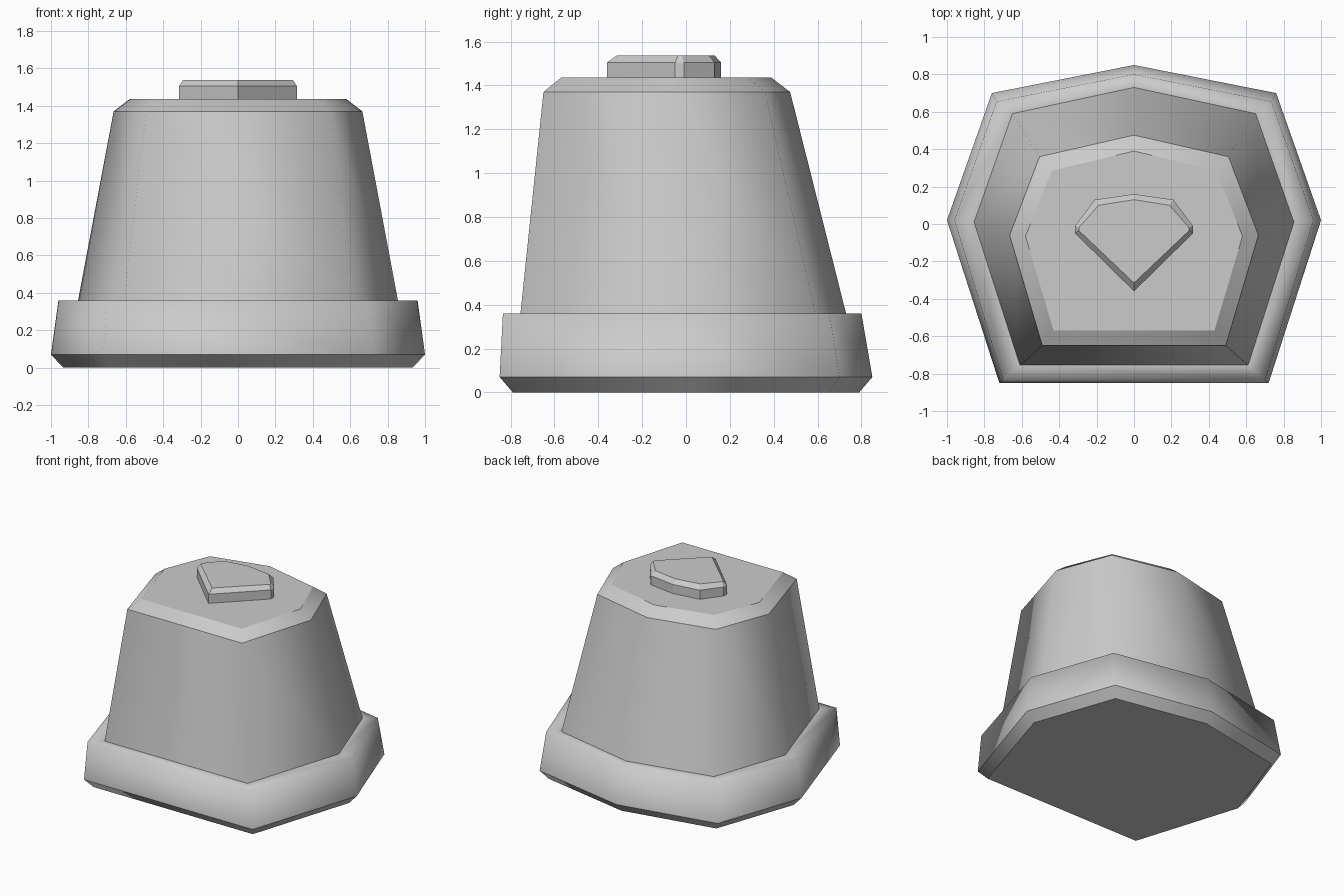
import bpy
import bmesh

cube = bpy.data.objects.get("Cube")
if cube:
    bpy.data.objects.remove(cube, do_unlink=True)

grey = bpy.data.materials.new("plain grey")
grey.use_nodes = True
grey.diffuse_color = (0.6, 0.6, 0.6, 1)
grey.node_tree.nodes["Principled BSDF"].inputs["Base Color"].default_value = (0.6, 0.6, 0.6, 1)


def outline(half):
    """Mirror a back-to-front half profile into a closed outline."""
    return half + [(-x, y) for x, y in reversed(half) if x > 0]


def loft(name, levels, cap_bottom=False, cap_top=False, soft=(), smooth=True):
    """Skin a stack of (z, half outline) rings; rings listed in soft stay smooth."""
    bm = bmesh.new()
    rings = [[bm.verts.new((x, y, z)) for x, y in outline(half)] for z, half in levels]
    for low, high in zip(rings, rings[1:]):
        n = len(low)
        for i in range(n):
            j = (i + 1) % n
            bm.faces.new((low[i], low[j], high[j], high[i]))
    if cap_bottom:
        bm.faces.new(rings[0])
    if cap_top:
        bm.faces.new(rings[-1])
    bmesh.ops.recalc_face_normals(bm, faces=bm.faces)
    # open shells: make sure the sides face outward
    side = max(bm.faces, key=lambda f: f.calc_center_median().y if abs(f.normal.z) < 0.9 else -9)
    if side.normal.y < 0:
        bmesh.ops.reverse_faces(bm, faces=bm.faces)
    for f in bm.faces:
        f.smooth = smooth
    for k, ring in enumerate(rings):
        members = set(ring)
        for e in bm.edges:
            if k not in soft and set(e.verts) <= members:
                e.smooth = False
    mesh = bpy.data.meshes.new(name)
    bm.to_mesh(mesh)
    bm.free()
    mesh.materials.append(grey)
    obj = bpy.data.objects.new(name, mesh)
    bpy.context.collection.objects.link(obj)
    return obj


# Seven-sided outlines, back point to front corner
foot = [(0, 0.79), (0.715, 0.65), (0.935, 0.02), (0.68, -0.79)]
widest = [(0, 0.85), (0.76, 0.70), (1.0, 0.02), (0.72, -0.85)]
ledge = [(0, 0.80), (0.735, 0.655), (0.96, 0.02), (0.70, -0.835)]
wall_low = [(0, 0.73), (0.65, 0.59), (0.855, 0.01), (0.61, -0.755)]
wall_high = [(0, 0.475), (0.505, 0.36), (0.665, -0.06), (0.49, -0.65)]
roof = [(0, 0.39), (0.44, 0.285), (0.58, -0.065), (0.43, -0.57)]

# Flared base with a softened upper rim
loft("base", [(0, foot), (0.07, widest), (0.36, ledge), (0.36, wall_low)],
     cap_bottom=True, soft=(2,))

# Tapered body with chamfered top
loft("body", [(0.36, wall_low), (1.37, wall_high), (1.435, roof)], cap_top=True)

# Faceted button on top
rim = [(0, 0.16), (0.21, 0.13), (0.315, -0.01), (0.315, -0.05), (0, -0.36)]
crown = [(0, 0.13), (0.19, 0.10), (0.295, -0.02), (0.295, -0.035), (0, -0.315)]
loft("button", [(1.435, rim), (1.505, rim), (1.537, crown)], cap_top=True, smooth=False)
